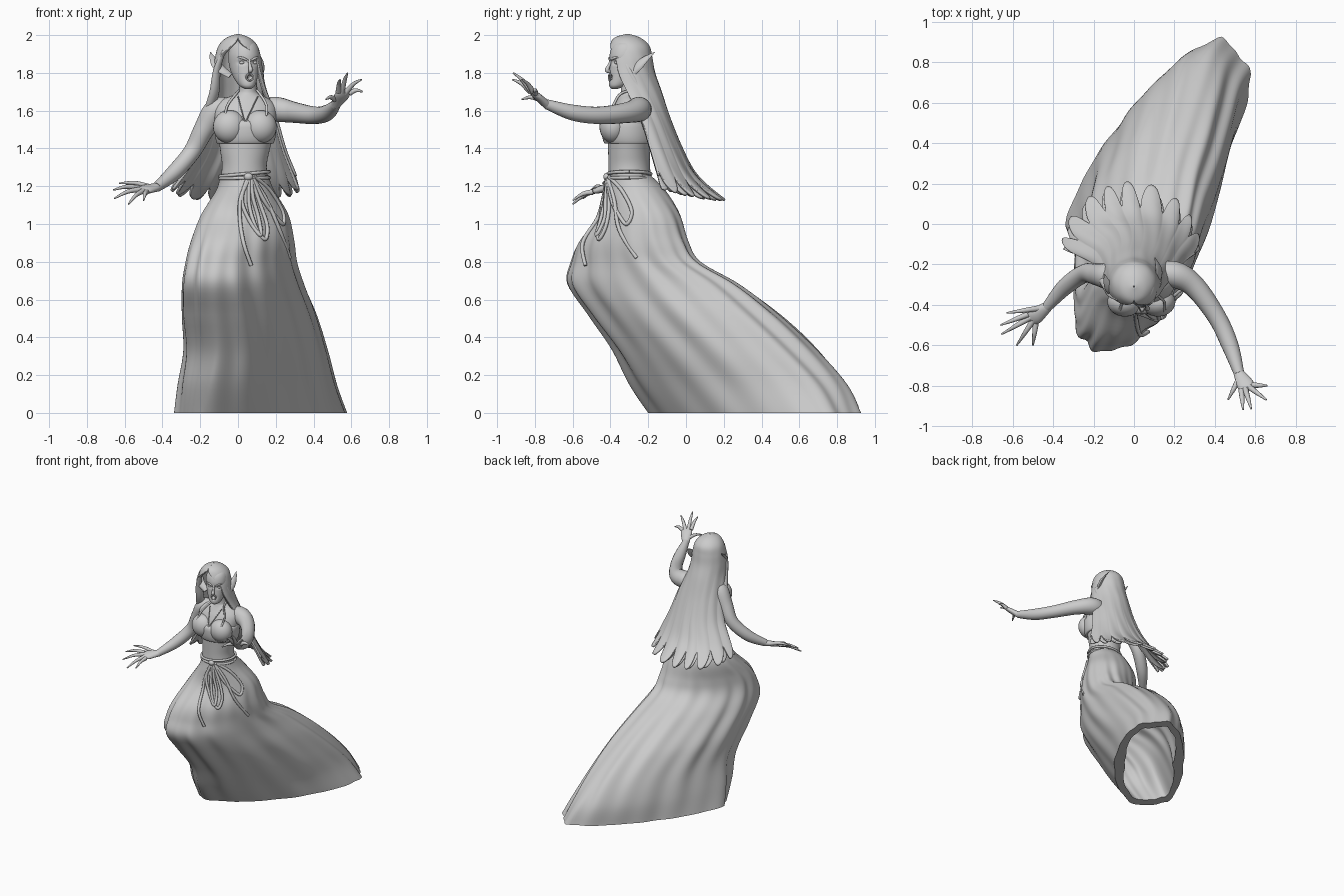
import bpy, bmesh
from math import sin, cos, acos, pi, radians, exp
from mathutils import Vector, Matrix

cube = bpy.data.objects.get("Cube")
if cube:
    bpy.data.objects.remove(cube, do_unlink=True)

stone = bpy.data.materials.new("grey_stone")
stone.use_nodes = True
stone.diffuse_color = (.6, .6, .6, 1)
stone.node_tree.nodes["Principled BSDF"].inputs["Base Color"].default_value = (.6, .6, .6, 1)
parts = []


def spline(rows, steps=6):
    """Smooth interpolation through rows of numbers."""
    out = []
    for i in range(len(rows) - 1):
        a, b = rows[max(i - 1, 0)], rows[i]
        c, d = rows[i + 1], rows[min(i + 2, len(rows) - 1)]
        for k in range(steps):
            t = k / steps
            out.append([q + t / 2 * (r - p + t * (2 * p - 5 * q + 4 * r - s + t * (3 * (q - r) + s - p)))
                        for p, q, r, s in zip(a, b, c, d)])
    out.append(list(rows[-1]))
    return out


def loft(name, rings, closed=True, caps=True):
    """Skin a list of point rings."""
    bm = bmesh.new()
    grid = [[bm.verts.new(p) for p in ring] for ring in rings]
    n = len(grid[0])
    for upper, lower in zip(grid, grid[1:]):
        for j in range(n if closed else n - 1):
            k = (j + 1) % n
            bm.faces.new((upper[j], lower[j], lower[k], upper[k]))
    if caps:
        bm.faces.new(grid[0])
        bm.faces.new(grid[-1])
        bmesh.ops.recalc_face_normals(bm, faces=bm.faces)
    mesh = bpy.data.meshes.new(name)
    bm.to_mesh(mesh)
    bm.free()
    mesh.materials.append(stone)
    obj = bpy.data.objects.new(name, mesh)
    bpy.context.collection.objects.link(obj)
    parts.append(obj)
    return obj


def tube(name, points, radii, sides=14, flat=1.0, steps=6):
    """Round or flattened limb along a smooth path with changing radius."""
    rows = [list(p) + [radii[min(i, len(radii) - 1)]] for i, p in enumerate(points)]
    path = spline(rows, steps)
    centres = [Vector(r[:3]) for r in path]
    rings, old, side = [], None, None
    for i, c in enumerate(centres):
        way = (centres[min(i + 1, len(path) - 1)] - centres[max(i - 1, 0)]).normalized()
        side = way.orthogonal().normalized() if old is None else old.rotation_difference(way) @ side
        old = way
        up = way.cross(side)
        r = max(path[i][3], .001)
        rings.append([c + r * (cos(2 * pi * j / sides) * side + flat * sin(2 * pi * j / sides) * up)
                      for j in range(sides)])
    return loft(name, rings)


def ball(name, centre, size):
    """Ellipsoid made from stacked rings."""
    rings = []
    for i in range(1, 18):
        a = pi * i / 18
        rings.append([Vector(centre) + Vector((size[0] * sin(a) * cos(2 * pi * j / 28),
                      size[1] * sin(a) * sin(2 * pi * j / 28), size[2] * cos(a))) for j in range(28)])
    return loft(name, rings)


def section(row, n=64, fold=lambda t: 1.0):
    """Level slice: z, x range, y range and skew angle of an oval."""
    z, xa, xb, ya, yb, skew = row
    ring = []
    for j in range(n):
        t = 2 * pi * j / n
        s = fold(t)
        ring.append(Vector(((xa + xb) / 2 + s * (xb - xa) / 2 * cos(t),
                            (ya + yb) / 2 + s * (yb - ya) / 2 * cos(t - radians(skew)), z)))
    return ring


# Windswept skirt, thick walled and hollow underneath
skirt_rows = spline([
    (1.26, -.095, .16, -.41, -.19, 90), (1.18, -.115, .19, -.425, -.11, 85),
    (1.05, -.195, .265, -.45, -.03, 75), (.91, -.25, .295, -.565, .01, 64),
    (.8, -.28, .31, -.61, .075, 59), (.68, -.3, .35, -.63, .285, 59),
    (.52, -.3, .415, -.52, .5, 61), (.33, -.29, .475, -.385, .71, 59),
    (.15, -.32, .525, -.295, .86, 53), (0, -.34, .58, -.2, .925, 48)])


def skirt_ring(row):
    z, skew = row[0], radians(row[5])
    depth = .03 * min(1, max(0, (1.22 - z) * 2.5)) * min(1, .5 + z)
    low = max(0, 1 - 2 * z)

    def fold(t):
        # folds, blunt ends and a flattened windward side near the hem
        bulge = cos(2 * t - skew) - cos(skew)
        blunt = .06 * max(0, bulge) / (1 - cos(skew))
        if 0 < t < pi:
            blunt += .19 * max(0, -bulge) / (1 + cos(skew))
        waves = .6 * sin(11 * t + 2 * z) + .5 * sin(17 * t - 3 * z) - .25
        return 1 - low * blunt + depth * waves
    return section(row, 160, fold)


def inside(row, wall=.08):
    ring = skirt_ring(row)
    mid = sum(ring, Vector()) / len(ring)
    return [mid + (p - mid) * (1 - wall / (p - mid).length) for p in ring]


inner = [r for r in reversed(skirt_rows) if r[0] < .95]
loft("skirt", [skirt_ring(r) for r in skirt_rows] + [inside(r) for r in inner])


def on_skirt(x, z):
    """Point just in front of the skirt."""
    row = min(skirt_rows, key=lambda r: abs(r[0] - z))
    _, xa, xb, ya, yb, skew = row
    c = max(-1, min(1, (2 * x - xa - xb) / (xb - xa)))
    return (x, (ya + yb) / 2 + (yb - ya) / 2 * cos(-acos(c) - radians(skew)) - .008, z)


# Belt cords, knot and hanging bow
for name, z, tilt in (("upper_belt", 1.265, .012), ("lower_belt", 1.243, .002)):
    ring = [(.035 + .131 * cos(a), -.3 + .114 * sin(a), z + tilt * cos(a))
            for a in [2 * pi * i / 24 for i in range(25)]]
    tube(name, ring, [.009], 8, steps=2)
ball("belt_knot", (.055, -.42, 1.25), (.024, .018, .02))
cords = {
    "long_loop": [(.06, 1.24), (.06, 1.1), (.1, .97), (.145, .92), (.155, .99), (.12, 1.1), (.07, 1.24)],
    "side_loop": [(.08, 1.24), (.14, 1.12), (.2, 1.04), (.24, 1), (.235, 1.07), (.17, 1.18), (.09, 1.25)],
    "inner_loop": [(.05, 1.24), (.02, 1.13), (.06, 1.02), (.12, .94), (.11, 1.03), (.08, 1.14), (.07, 1.24)],
    "left_cord_end": [(.08, 1.24), (.15, 1.13), (.22, .97), (.275, .82)],
    "right_cord_end": [(.06, 1.24), (.015, 1.14), (.01, 1.03), (.03, .9), (.07, .78)]}
for name, points in cords.items():
    tube(name, [on_skirt(x, z) for x, z in points], [.0105], 8)

# Torso and neck
torso = spline([
    (1.2, -.1, .165, -.41, -.18, 90), (1.3, -.085, .152, -.41, -.19, 90),
    (1.38, -.093, .165, -.412, -.19, 90), (1.46, -.105, .185, -.415, -.175, 90),
    (1.54, -.125, .2, -.415, -.165, 90), (1.61, -.13, .205, -.39, -.165, 90),
    (1.655, -.09, .175, -.365, -.185, 90), (1.685, -.02, .12, -.35, -.215, 90),
    (1.71, .005, .1, -.345, -.235, 90), (1.78, .005, .1, -.35, -.235, 90)])
loft("torso", [section(r) for r in torso])

# Halter top
for side, x in (("right", -.045), ("left", .118)):
    ball(side + "_cup", (x, -.385, 1.515), (.087, .073, .088))
band = [(1.425, -.106, .182, -.425, -.175, 90), (1.43, -.113, .19, -.434, -.168, 90),
        (1.47, -.122, .2, -.445, -.163, 90), (1.53, -.126, .203, -.445, -.163, 90),
        (1.55, -.122, .195, -.425, -.17, 90)]
loft("top_band", [section(r) for r in spline(band, 3)])
tube("right_strap", [(-.07, -.43, 1.57), (-.055, -.385, 1.63), (-.01, -.345, 1.69), (.02, -.25, 1.72)], [.007], 8)
tube("left_strap", [(.15, -.43, 1.57), (.15, -.385, 1.63), (.115, -.345, 1.69), (.085, -.25, 1.72)], [.007], 8)
tube("pendant_cord", [(.0, -.36, 1.675), (.03, -.425, 1.56), (.04, -.44, 1.53), (.05, -.425, 1.56),
                      (.105, -.36, 1.675)], [.003], 6)

# Arms with spread hands; the last finger listed is the thumb
arms = {
    "left": ([(.1, -.255, 1.605), (.2, -.25, 1.607), (.3, -.31, 1.59), (.41, -.46, 1.575),
              (.475, -.6, 1.59), (.52, -.74, 1.635)],
             (.56, -.81, 1.695),
             [(.54, -.92, 1.765), (.58, -.915, 1.8), (.655, -.87, 1.765), (.66, -.8, 1.7), (.465, -.87, 1.66)]),
    "right": ([(-.04, -.265, 1.61), (-.115, -.26, 1.6), (-.18, -.25, 1.5), (-.245, -.245, 1.38),
               (-.34, -.31, 1.27), (-.43, -.41, 1.195)],
              (-.505, -.47, 1.18),
              [(-.66, -.5, 1.18), (-.655, -.545, 1.135), (-.58, -.6, 1.105), (-.5, -.6, 1.125), (-.63, -.44, 1.215)])}
for side, (path, palm, tips) in arms.items():
    tube(side + "_arm", path, [.055, .066, .055, .046, .042, .026], 20)
    wrist, palm = Vector(path[-1]), Vector(palm)
    spread = (Vector(tips[3]) - Vector(tips[0])).normalized()
    along = (palm - wrist).normalized()
    across = (spread - along * spread.dot(along)).normalized()
    thick = along.cross(across)
    rings = []
    for v, width, depth in spline([(-.15, .024, .024), (.3, .034, .021), (.8, .042, .018), (1.12, .03, .01)]):
        mid = wrist.lerp(palm, v)
        rings.append([mid + width * cos(pi * j / 8) * across + depth * sin(pi * j / 8) * thick
                      for j in range(16)])
    loft(side + "_palm", rings)
    for i, tip in enumerate(tips):
        thumb = i == 4
        root = wrist.lerp(palm, .35) - across * .02 if thumb else palm + across * (.021 * i - .032)
        knuckle = root.lerp(Vector(tip), .5) + Vector((0, 0, .012))
        tube(side + ("_thumb" if thumb else "_finger_%d" % (i + 1)), [root, knuckle, tip], [.015, .011, .004], 10)

# Head, turned a little to its left
turn = Matrix.Translation((.03, -.305, 0)) @ Matrix.Rotation(radians(18), 4, 'Z')


def place(*points):
    return [turn @ Vector(p) for p in points]


def dent(p):
    """Press in eye sockets and the open mouth."""
    if p.y < 0:
        for x, z, w, h, deep in ((.036, 1.856, .018, .011, .013), (-.036, 1.856, .018, .011, .013),
                                 (0, 1.776, .015, .012, .035)):
            p.y += deep * exp(-((p.x - x) / w) ** 2 - ((p.z - z) / h) ** 2)
    return turn @ p


head = spline([(z, -w, w, a, b, 90) for z, w, a, b in (
    (1.716, .018, -.092, -.06), (1.735, .043, -.106, -.01), (1.785, .066, -.104, .05),
    (1.84, .079, -.1, .08), (1.9, .082, -.1, .085), (1.95, .066, -.08, .07), (1.985, .025, -.03, .03))], 10)
loft("head", [[dent(p) for p in section(r, 96)] for r in head])
tube("nose", place((0, -.094, 1.872), (0, -.108, 1.84), (0, -.119, 1.815), (0, -.1, 1.804)), [.007, .008, .012, .007])
lips = [(.018 * cos(a), -.103 + .1 * (.02 * cos(a)) ** 2, 1.776 + .017 * sin(a))
        for a in [pi * i / 6 for i in range(13)]]
tube("lips", place(*lips), [.0045], 8, steps=3)
for side, s, out in (("left", 1, .112), ("right", -1, .15)):
    ball(side + "_eye", place((s * .035, -.077, 1.854))[0], (.014, .012, .009))
    tube(side + "_brow", place((s * .01, -.099, 1.866), (s * .035, -.093, 1.878), (s * .063, -.064, 1.884)),
         [.005, .007, .003], 8)
    tube(side + "_ear", place((s * .08, -.02, 1.785), (s * out * .9, .015, 1.83), (s * out, .055, 1.87),
                              (s * out, .11, 1.91)), [.018, .028, .02, .002], 12, .45)

# Long hair sheet with a ragged lower edge
hair_rows = [
    (2, 0, -.31, .003, .003, 180), (1.98, 0, -.31, .058, .065, 180),
    (1.94, 0, -.3, .097, .1, 160), (1.88, 0, -.3, .115, .115, 128),
    (1.8, 0, -.3, .126, .13, 115), (1.7, .005, -.29, .142, .155, 98),
    (1.55, .02, -.27, .19, .185, 80), (1.4, .02, -.25, .24, .225, 74),
    (1.28, .005, -.23, .305, .265, 73), (1.2, -.01, -.22, .35, .325, 74), (1.125, -.02, -.2, .39, .395, 75)]
table = spline(hair_rows, 40)


def hair_sheet(name, locks, shrink, ragged, phase):
    across, down, rings = 140, 60, []
    for i in range(down + 1):
        ring = []
        for j in range(across + 1):
            u = j / across
            lock = pi * (locks * u + phase + .12 * sin(15 * u))
            notch = abs(sin(lock)) ** .7
            v = i / down * (1 - ragged * (1 - notch) - .08 * (2 * u - 1) ** 2)
            z, cx, cy, rx, ry, span = table[int(v * (len(table) - 1))]
            a = radians(span) * (2 * u - 1)
            wave = shrink * (1 + .04 * v ** 3 * (notch - .5) + .012 * v * sin(50 * u + 9 * v))
            ring.append((cx + wave * rx * sin(a), cy + wave * ry * cos(a), z))
        rings.append(ring)
    sheet = loft(name, rings, closed=False, caps=False)
    shell = sheet.modifiers.new("thickness", 'SOLIDIFY')
    shell.thickness, shell.offset = .014, 0


hair_sheet("outer_hair", 9, 1, .14, 0)
hair_sheet("inner_hair", 8, .94, .1, .5)
tube("right_front_lock", [(-.075, -.37, 1.92), (-.11, -.345, 1.82), (-.125, -.31, 1.7), (-.155, -.25, 1.58),
                          (-.17, -.19, 1.42)], [.012, .022, .03, .03, .004], 12, .7)
tube("left_front_lock", [(.09, -.35, 1.92), (.115, -.31, 1.82), (.12, -.26, 1.72), (.13, -.2, 1.6)],
     [.012, .02, .024, .004], 12, .7)

# Smooth shading with crisp edges
bpy.ops.object.select_all(action='DESELECT')
for obj in parts:
    obj.select_set(True)
bpy.context.view_layer.objects.active = parts[0]
bpy.ops.object.shade_smooth_by_angle(angle=radians(50))
